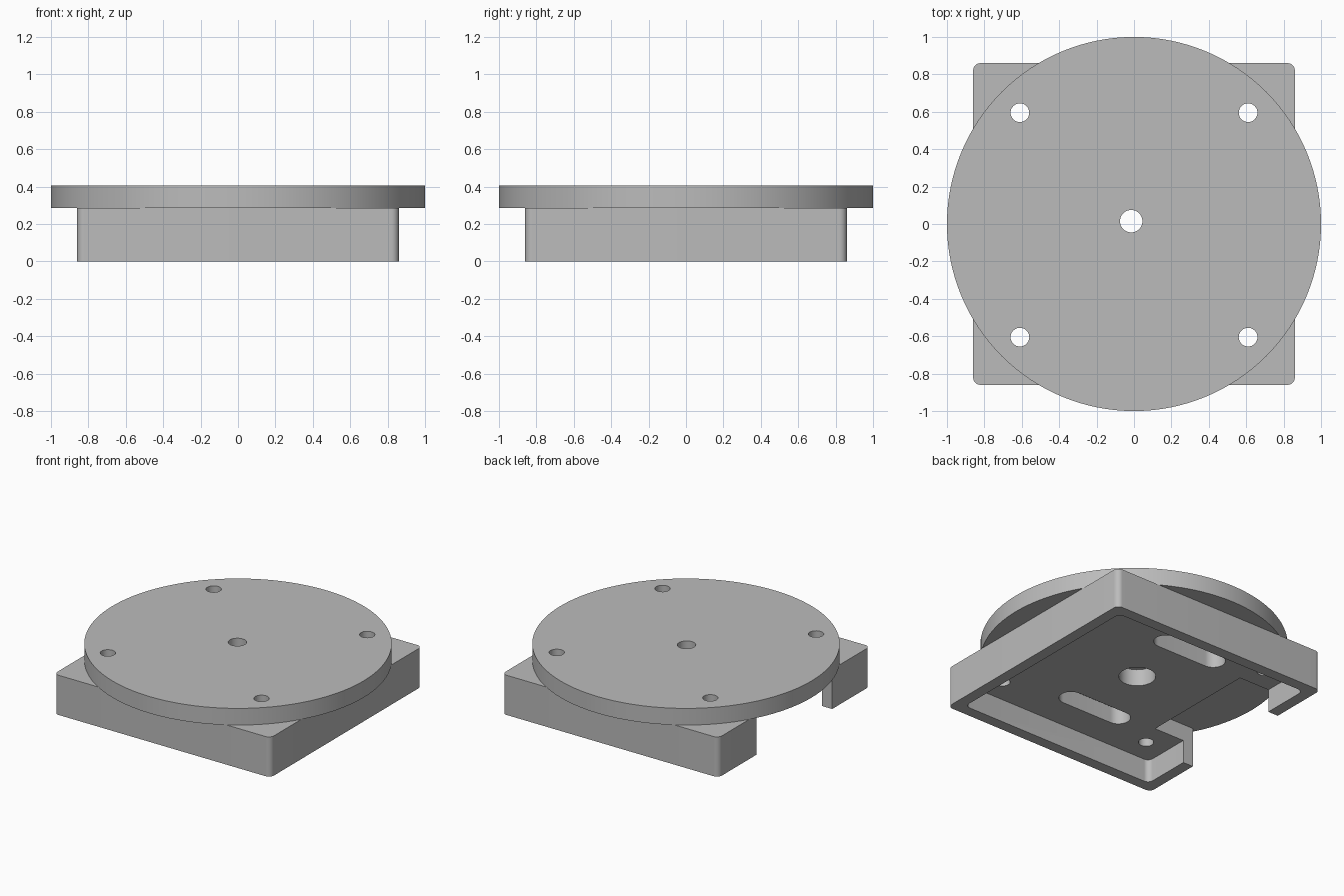
import bpy
import bmesh
import math

if "Cube" in bpy.data.objects:
    bpy.data.objects.remove(bpy.data.objects["Cube"])

grey = bpy.data.materials.new("matte_grey")
grey.use_nodes = True
grey.diffuse_color = (0.5, 0.5, 0.5, 1)
grey.node_tree.nodes["Principled BSDF"].inputs["Base Color"].default_value = (0.5, 0.5, 0.5, 1)

HALF, WALL, GAP = 0.86, 0.08, 0.43
POCKET, BODY_TOP, TOP = 0.165, 0.285, 0.405
EPS = 0.02


def prism(name, outline, z0, z1):
    """Extrude a flat outline from z0 to z1."""
    bm = bmesh.new()
    face = bm.faces.new([bm.verts.new((x, y, z0)) for x, y in outline])
    lifted = bmesh.ops.extrude_face_region(bm, geom=[face])["geom"]
    bmesh.ops.translate(bm, vec=(0, 0, z1 - z0),
                        verts=[v for v in lifted if isinstance(v, bmesh.types.BMVert)])
    bmesh.ops.recalc_face_normals(bm, faces=bm.faces[:])
    mesh = bpy.data.meshes.new(name)
    bm.to_mesh(mesh)
    bm.free()
    mesh.materials.append(grey)
    obj = bpy.data.objects.new(name, mesh)
    bpy.context.collection.objects.link(obj)
    return obj


def circle(cx, cy, r, n=48):
    return [(cx + r * math.cos(math.tau * i / n), cy + r * math.sin(math.tau * i / n))
            for i in range(n)]


def rounded(cx, cy, hx, hy, r, n=12):
    """Rounded rectangle; becomes a slot when r equals hy."""
    points = []
    for k, (sx, sy) in enumerate([(1, 1), (-1, 1), (-1, -1), (1, -1)]):
        for i in range(n + 1):
            a = math.pi / 2 * (k + i / n)
            p = (cx + sx * (hx - r) + r * math.cos(a), cy + sy * (hy - r) + r * math.sin(a))
            if not points or math.dist(p, points[-1]) > 1e-4:
                points.append(p)
    if math.dist(points[0], points[-1]) < 1e-4:
        points.pop()
    return points


def rectangle(x0, x1, y0, y1):
    return [(x0, y0), (x1, y0), (x1, y1), (x0, y1)]


def cut(obj, cutters):
    """Subtract the cutters, bake the result and remove them."""
    for c in cutters:
        c.hide_render = True
        mod = obj.modifiers.new(c.name, "BOOLEAN")
        mod.operation = "DIFFERENCE"
        mod.solver = "EXACT"
        mod.object = c
    graph = bpy.context.evaluated_depsgraph_get()
    baked = bpy.data.meshes.new_from_object(obj.evaluated_get(graph))
    obj.modifiers.clear()
    obj.data = baked
    for c in cutters:
        bpy.data.objects.remove(c)
    bpy.ops.object.select_all(action="DESELECT")
    obj.select_set(True)
    bpy.context.view_layer.objects.active = obj
    bpy.ops.object.shade_smooth_by_angle(angle=math.radians(30))


def screw_holes():
    return [prism("screw_hole_cutter", circle(sx * 0.61, sy * 0.6 - 0.005, 0.05, 32), -EPS, TOP + EPS)
            for sx in (-1, 1) for sy in (-1, 1)]


# Square housing, hollow underneath, with an opening on its right side
housing = prism("housing", rounded(0, 0, HALF, HALF, 0.04), 0, BODY_TOP)
inner = HALF - WALL
cut(housing, screw_holes() + [
    prism("pocket_cutter", rounded(0, 0, inner, inner, 0.04), -EPS, POCKET),
    prism("opening_cutter", rectangle(-1, -0.54, -GAP, GAP), -EPS, BODY_TOP + EPS),
    prism("centre_bore_cutter", circle(-0.015, 0.015, 0.12), -EPS, BODY_TOP + EPS),
    prism("back_slot_cutter", rounded(-0.065, 0.485, 0.28, 0.08, 0.08), -EPS, BODY_TOP + EPS),
    prism("front_slot_cutter", rounded(-0.065, -0.475, 0.28, 0.08, 0.08), -EPS, BODY_TOP + EPS),
])

# Round plate on top
plate = prism("round_plate", circle(0, 0, 1, 128), BODY_TOP, TOP)
cut(plate, screw_holes() + [
    prism("centre_hole_cutter", circle(-0.015, 0.015, 0.06), 0, TOP + EPS),
])
